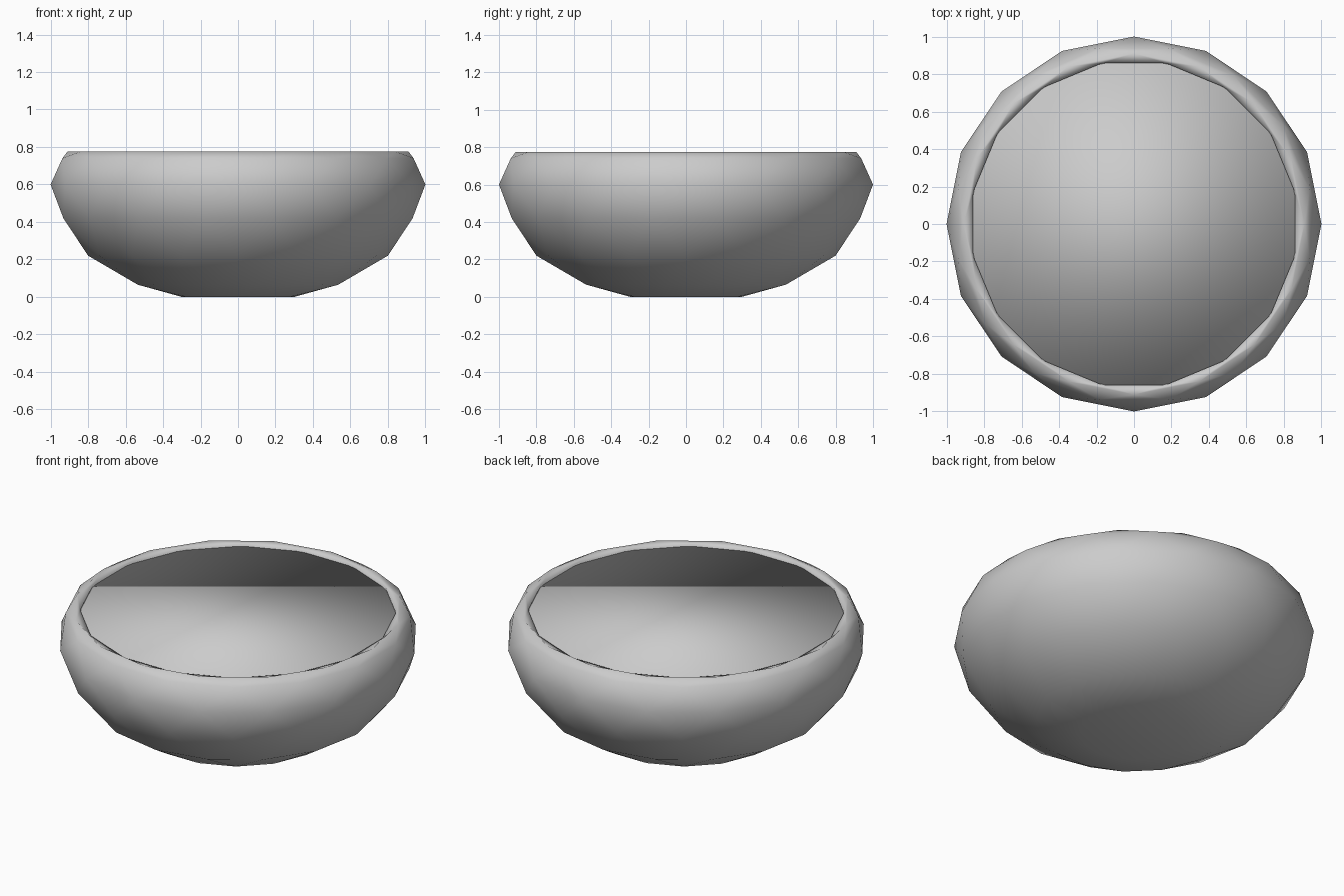
import bpy, bmesh
from math import cos, sin, pi

if "Cube" in bpy.data.objects:
    bpy.data.objects.remove(bpy.data.objects["Cube"])

SIDES = 16
STEP = 2 * pi / SIDES


def lathe(name, rings, cap_bottom=False, cap_top=False):
    """Faceted lathe whose rings are staggered by half a side each level."""
    bm = bmesh.new()
    rows = []
    for i, (r, z) in enumerate(rings):
        rows.append([bm.verts.new((r * cos((j + i / 2) * STEP),
                                   r * sin((j + i / 2) * STEP), z))
                     for j in range(SIDES)])
    for a, b in zip(rows, rows[1:]):
        for j in range(SIDES):
            k = (j + 1) % SIDES
            bm.faces.new((a[j], a[k], b[j]))
            bm.faces.new((b[j], a[k], b[k]))
    if cap_bottom:
        bm.faces.new(rows[0][::-1])
    if cap_top:
        bm.faces.new(rows[-1])
    for f in bm.faces:
        f.smooth = True
    mesh = bpy.data.meshes.new(name)
    bm.to_mesh(mesh)
    bm.free()
    obj = bpy.data.objects.new(name, mesh)
    bpy.context.collection.objects.link(obj)
    return obj


# Hammered outer shell with rolled rim
lathe("bowl_shell", [(0.30, 0.0), (0.545, 0.065), (0.80, 0.22), (0.95, 0.42),
                     (1.0, 0.60), (0.955, 0.74), (0.91, 0.775),
                     (0.875, 0.76), (0.87, 0.70)], cap_bottom=True)

# Filling with a flat, soft-shaded top just under the rim
lathe("bowl_filling", [(0.25, 0.03), (0.70, 0.22), (0.86, 0.45), (0.885, 0.75)],
      cap_bottom=True, cap_top=True)
